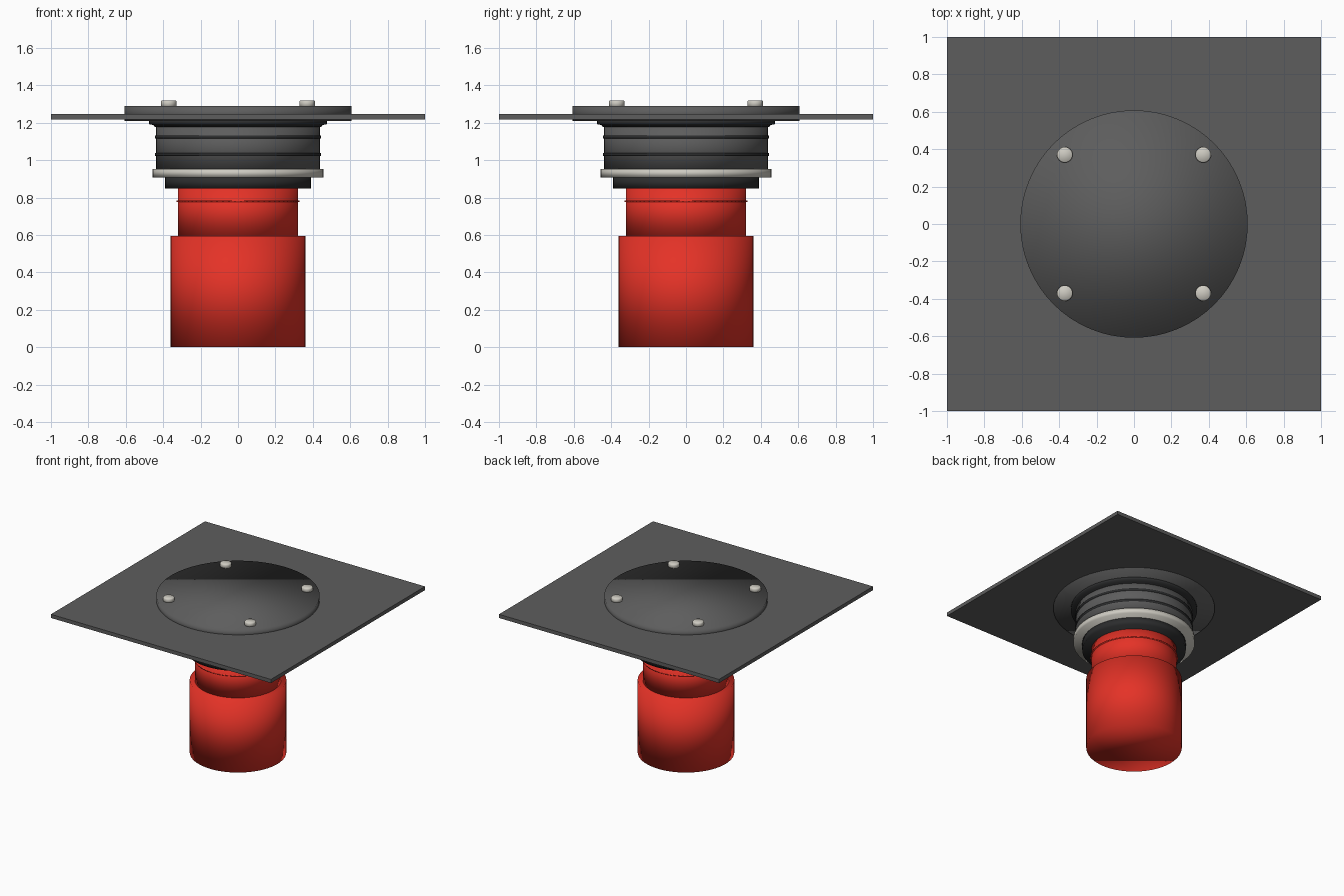
import bpy, bmesh
from math import cos, sin, tau

cube = bpy.data.objects.get("Cube")
if cube:
    bpy.data.objects.remove(cube)


def material(name, rgb):
    m = bpy.data.materials.new(name)
    m.use_nodes = True
    m.diffuse_color = (*rgb, 1)
    m.node_tree.nodes["Principled BSDF"].inputs["Base Color"].default_value = (*rgb, 1)
    return m


GREY = material("dark_grey", (0.11, 0.11, 0.11))
BLACK = material("black_rubber", (0.025, 0.026, 0.027))
RED = material("red_plastic", (0.78, 0.032, 0.02))
PALE = material("pale_metal", (0.62, 0.6, 0.54))


def add_object(name, bm, mat, smooth):
    bmesh.ops.recalc_face_normals(bm, faces=bm.faces)
    for f in bm.faces:
        f.smooth = smooth
    mesh = bpy.data.meshes.new(name)
    bm.to_mesh(mesh)
    bm.free()
    mesh.materials.append(mat)
    obj = bpy.data.objects.new(name, mesh)
    bpy.context.scene.collection.objects.link(obj)
    return obj


def turned(name, profile, mat, x=0, y=0, sides=64):
    """Capped solid of revolution from (radius, height) pairs."""
    bm = bmesh.new()
    rings = [[bm.verts.new((x + r * cos(tau * i / sides), y + r * sin(tau * i / sides), z))
              for i in range(sides)] for r, z in profile]
    for low, high in zip(rings, rings[1:]):
        for i in range(sides):
            j = (i + 1) % sides
            bm.faces.new((low[i], low[j], high[j], high[i]))
    bm.faces.new(rings[0][::-1])
    bm.faces.new(rings[-1])
    return add_object(name, bm, mat, True)


def disc(name, radius, z0, z1, mat):
    return turned(name, [(radius, z0), (radius, z1)], mat)


# Outlet pipe, stepped, with a thin raised bead
disc("lower_pipe", 0.36, 0, 0.595, RED)
disc("upper_pipe", 0.322, 0.59, 0.86, RED)
disc("pipe_bead", 0.33, 0.775, 0.783, RED)

# Seal, clamp ring and drain body
disc("pipe_seal", 0.39, 0.848, 0.91, BLACK)
disc("clamp_ring", 0.457, 0.908, 0.953, PALE)
disc("drain_body", 0.438, 0.95, 1.2, GREY)
for label, z in (("lower", 1.03), ("upper", 1.123)):
    disc(label + "_body_seal", 0.445, z - 0.008, z + 0.008, BLACK)
turned("collar", [(0.445, 1.178), (0.452, 1.188), (0.475, 1.192), (0.475, 1.212)], BLACK)

# Square sheet and round clamping flange
bm = bmesh.new()
bmesh.ops.create_cube(bm, size=2)
for v in bm.verts:
    v.co.z = 1.232 + 0.015 * v.co.z
add_object("square_sheet", bm, GREY, False)
disc("clamping_flange", 0.608, 1.21, 1.29, GREY)

# Four rounded bolt heads
for side, x in (("left", 0.37), ("right", -0.37)):
    for end, y in (("front", -0.37), ("back", 0.37)):
        turned(f"{end}_{side}_bolt",
               [(0.042, 1.28), (0.042, 1.314), (0.037, 1.32)], PALE, x, y, 24)
